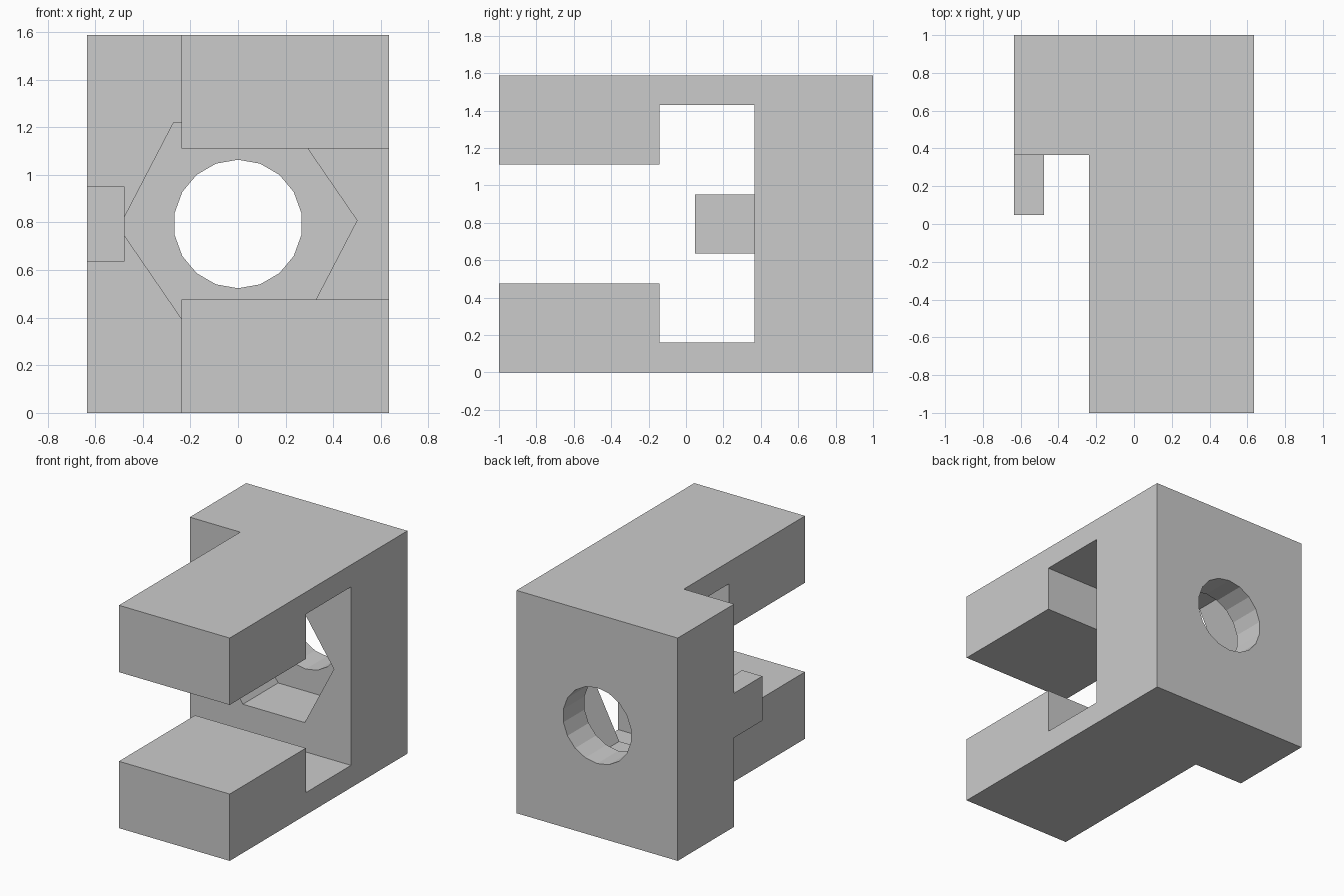
import bpy, bmesh, math

if "Cube" in bpy.data.objects:
    bpy.data.objects.remove(bpy.data.objects["Cube"])

X0, X1, H = -0.635, 0.635, 1.587      # overall width limits and height
PLATE, ARM_X = 0.365, -0.238          # plate front face, inner side of the arms
MID = H / 2


def prism(name, points, axis, a, b):
    """Extrude a 2D profile from a to b: axis X takes (y, z), axis Y takes (x, z)."""
    place = (lambda p, t: (t, p[0], p[1])) if axis == 'X' else (lambda p, t: (p[0], t, p[1]))
    bm = bmesh.new()
    face = bm.faces.new([bm.verts.new(place(p, a)) for p in points])
    ext = bmesh.ops.extrude_face_region(bm, geom=[face])
    moved = [v for v in ext['geom'] if isinstance(v, bmesh.types.BMVert)]
    bmesh.ops.translate(bm, verts=moved, vec=(b - a, 0, 0) if axis == 'X' else (0, b - a, 0))
    bmesh.ops.recalc_face_normals(bm, faces=bm.faces)
    mesh = bpy.data.meshes.new(name)
    bm.to_mesh(mesh)
    bm.free()
    obj = bpy.data.objects.new(name, mesh)
    bpy.context.collection.objects.link(obj)
    return obj


def box(name, x, y, z):
    return prism(name, [(y[0], z[0]), (y[1], z[0]), (y[1], z[1]), (y[0], z[1])], 'X', *x)


def combine(target, tool, operation):
    """Apply a boolean and discard the tool object."""
    mod = target.modifiers.new(tool.name, 'BOOLEAN')
    mod.operation, mod.solver, mod.object = operation, 'EXACT', tool
    bpy.context.view_layer.objects.active = target
    bpy.ops.object.modifier_apply(modifier=mod.name)
    bpy.data.objects.remove(tool)


# Body: side profile with the front slot and the taller pocket behind it
side = [(-1, 0), (1, 0), (1, H), (-1, H), (-1, 1.111), (-0.143, 1.111), (-0.143, 1.43),
        (PLATE, 1.43), (PLATE, 0.159), (-0.143, 0.159), (-0.143, 0.476), (-1, 0.476)]
body = prism("clamp_body", side, 'X', X0, X1)

# Narrow the arms on the left side
combine(body, box("arm_relief", (-1, ARM_X), (-1.2, PLATE), (-0.2, H + 0.2)), 'DIFFERENCE')

# Small lug on the plate front
combine(body, box("lug", (X0, -0.476), (0.048, PLATE + 0.02), (0.635, 0.952)), 'UNION')

# Hexagonal nut recess, slightly uneven, symmetric about the hole centre
half = [(0.5, 0.015), (0.217, 0.427), (-0.27, 0.427)]
hexagon = [(s * x, MID + s * z) for s in (1, -1) for x, z in half]
combine(body, prism("nut_recess", hexagon, 'Y', PLATE, 0.762), 'DIFFERENCE')

# 18-sided bolt hole through the plate
ring = [(0.27 * math.sin(math.radians(20 * i)), MID + 0.27 * math.cos(math.radians(20 * i)))
        for i in range(18)]
combine(body, prism("bolt_hole", ring, 'Y', 0.6, 1.2), 'DIFFERENCE')
